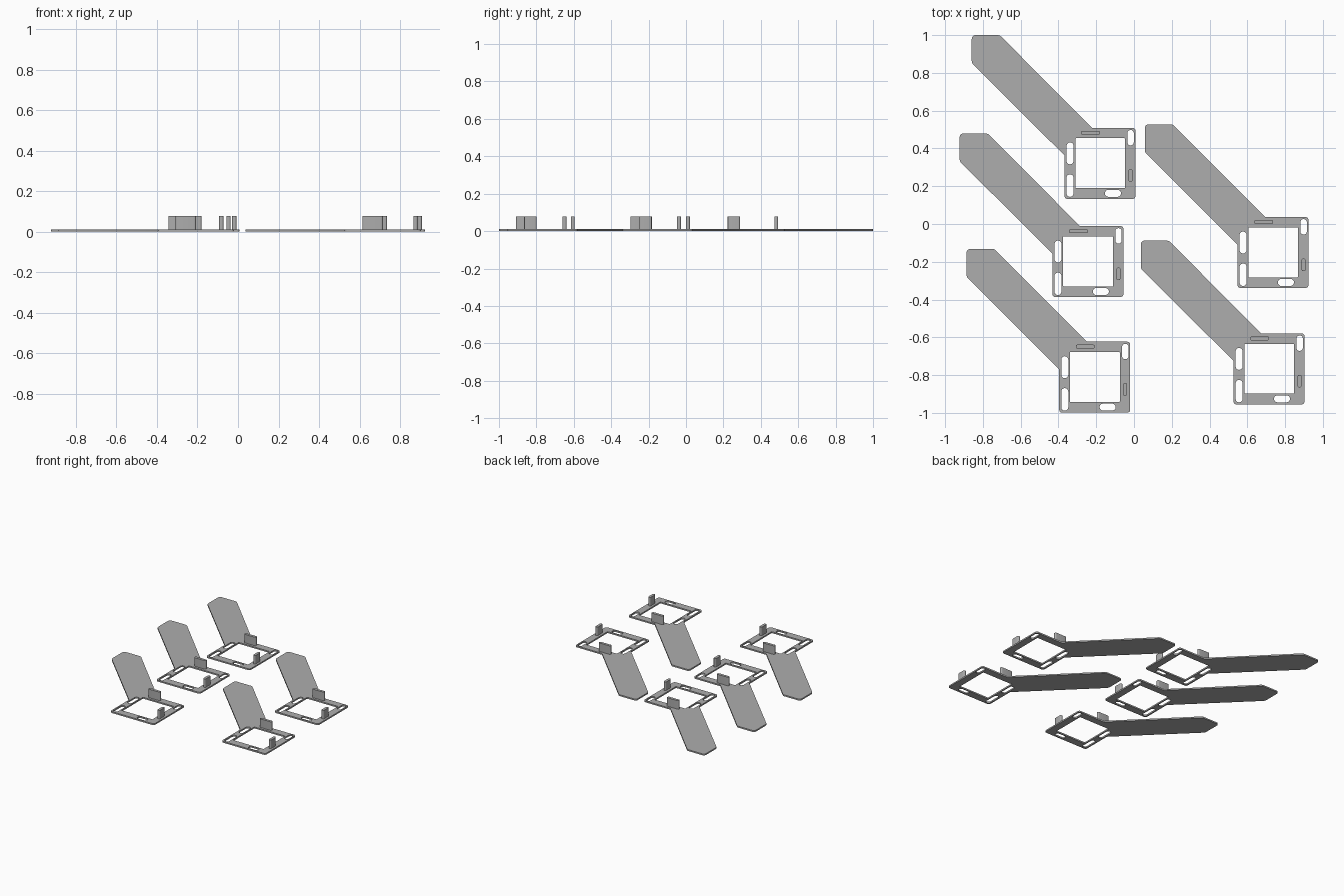
import bpy, math

if "Cube" in bpy.data.objects:
    bpy.data.objects.remove(bpy.data.objects["Cube"])

PLATE = 0.011      # plate thickness
TAB_TOP = 0.077    # top of the upright tabs
HALF = 0.188       # half width of the square frame

grey = bpy.data.materials.new("light_grey")
grey.diffuse_color = (0.42, 0.42, 0.42, 1)
grey.use_nodes = True
grey.node_tree.nodes["Principled BSDF"].inputs["Base Color"].default_value = grey.diffuse_color


def rounded(corners, steps=5):
    """Outline from (x, y, radius) corners, each rounded with an arc-like blend."""
    pts = []
    n = len(corners)
    for i, (x, y, r) in enumerate(corners):
        if r == 0:
            pts.append((x, y))
            continue
        ends = []
        for qx, qy, _ in (corners[i - 1], corners[(i + 1) % n]):
            d = math.hypot(qx - x, qy - y)
            ends.append((x + (qx - x) * r / d, y + (qy - y) * r / d))
        (ax, ay), (bx, by) = ends
        for k in range(steps + 1):
            t = k / steps
            # rational blend that gives a true quarter circle at right angles
            wa, wc, wb = (1 - t) ** 2, 2 * t * (1 - t) * math.sqrt(0.5), t * t
            w = wa + wc + wb
            pts.append(((wa * ax + wc * x + wb * bx) / w,
                        (wa * ay + wc * y + wb * by) / w))
    return pts


def box(x0, x1, y0, y1, r):
    return rounded([(x0, y0, r), (x1, y0, r), (x1, y1, r), (x0, y1, r)])


def pill(x0, x1, y0, y1, k=0.49):
    return box(x0, x1, y0, y1, k * min(x1 - x0, y1 - y0))


def slab(name, outlines, z0, z1):
    """Extruded flat shape; outlines after the first are holes."""
    cu = bpy.data.curves.new(name, 'CURVE')
    cu.dimensions = '2D'
    cu.fill_mode = 'BOTH'
    cu.extrude = (z1 - z0) / 2
    for pts in outlines:
        sp = cu.splines.new('POLY')
        sp.points.add(len(pts) - 1)
        for p, (x, y) in zip(sp.points, pts):
            p.co = (x, y, 0, 1)
        sp.use_cyclic_u = True
    ob = bpy.data.objects.new(name, cu)
    bpy.context.collection.objects.link(ob)
    bpy.ops.object.select_all(action='DESELECT')
    ob.select_set(True)
    bpy.context.view_layer.objects.active = ob
    bpy.ops.object.convert(target='MESH')
    ob = bpy.context.object
    ob.name = name
    for v in ob.data.vertices:
        v.co.z += (z0 + z1) / 2
    ob.data.materials.clear()
    ob.data.materials.append(grey)
    return ob


# square frame and diagonal arm share one outline
outline = rounded([
    (-HALF, -HALF, 0.016), (HALF, -HALF, 0.016), (HALF, HALF, 0.016),
    (-0.042, HALF, 0), (-0.531, 0.679, 0.012), (-0.679, 0.679, 0.02),
    (-0.679, 0.531, 0.012), (-HALF, 0.042, 0)])
holes = [
    box(-0.131, 0.133, -0.131, 0.133, 0.003),   # window
    pill(-0.177, -0.14, -0.005, 0.111),         # left slots
    pill(-0.177, -0.14, -0.177, -0.058),
    pill(0.026, 0.111, -0.177, -0.14),          # bottom slot
    pill(0.145, 0.179, 0.095, 0.177),           # right slot
]
parts = [
    slab("plate", [outline] + holes, 0, PLATE),
    slab("top_tab", [pill(-0.10, 0.0, 0.151, 0.172, 0.4)], PLATE / 2, TAB_TOP),
    slab("right_tab", [pill(0.151, 0.172, -0.098, -0.032, 0.4)], PLATE / 2, TAB_TOP),
]

# five copies laid out flat
places = [(-0.18, 0.321), (-0.244, -0.199), (-0.208, -0.811),
          (0.736, -0.151), (0.715, -0.767)]
for i, (x, y) in enumerate(places):
    for part in parts:
        ob = part
        if i:
            ob = part.copy()
            ob.name = f"{part.name}_{i + 1}"
            bpy.context.collection.objects.link(ob)
        ob.location = (x, y, 0)
